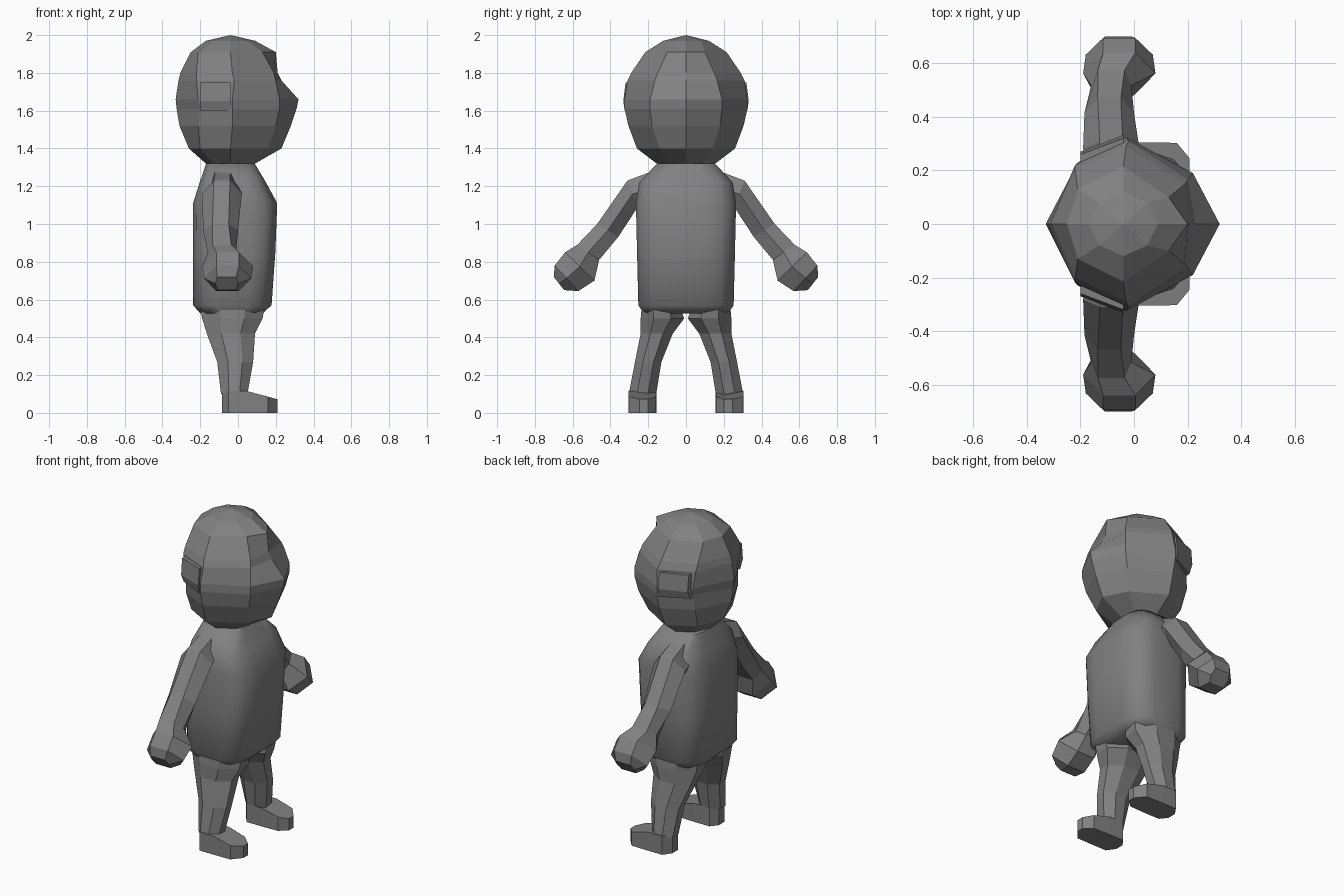
import bpy, bmesh, math

if "Cube" in bpy.data.objects:
    bpy.data.objects.remove(bpy.data.objects["Cube"])

grey = bpy.data.materials.new("plain grey")
grey.diffuse_color = (0.22, 0.22, 0.22, 1)
grey.use_nodes = True
grey.node_tree.nodes["Principled BSDF"].inputs["Base Color"].default_value = grey.diffuse_color


def loft(name, rings, tip=None, smooth=False):
    """Skin a list of equal-length rings, closing both ends."""
    bm = bmesh.new()
    rows = [[bm.verts.new(p) for p in r] for r in rings]
    n = len(rows[0])
    for a, b in zip(rows, rows[1:]):
        for i in range(n):
            j = (i + 1) % n
            bm.faces.new((a[i], a[j], b[j], b[i]))
    bm.faces.new(rows[0][::-1])
    if tip:
        t = bm.verts.new(tip)
        for i in range(n):
            bm.faces.new((rows[-1][i], rows[-1][(i + 1) % n], t))
    else:
        bm.faces.new(rows[-1])
    bmesh.ops.recalc_face_normals(bm, faces=bm.faces)
    me = bpy.data.meshes.new(name)
    bm.to_mesh(me)
    bm.free()
    me.materials.append(grey)
    ob = bpy.data.objects.new(name, me)
    bpy.context.collection.objects.link(ob)
    if smooth:
        bpy.ops.object.select_all(action='DESELECT')
        ob.select_set(True)
        bpy.context.view_layer.objects.active = ob
        bpy.ops.object.shade_smooth_by_angle(angle=math.radians(50))
    return ob


# Head: z, back x, (back corner x, y), (side x, y), (front corner x, y), front x
head_rows = [
    (1.32, -.17, (-.13, .10), (-.04, .155), (.06, .09), .09),
    (1.40, -.26, (-.20, .17), (-.04, .26), (.16, .14), .23),
    (1.52, -.31, (-.21, .21), (-.03, .305), (.20, .18), .28),
    (1.61, -.325, (-.20, .22), (-.03, .325), (.22, .19), .31),
    (1.66, -.33, (-.21, .23), (-.03, .325), (.22, .19), .32),
    (1.76, -.315, (-.22, .22), (-.02, .31), (.20, .165), .23),
    (1.80, -.305, (-.22, .20), (-.03, .29), (.19, .15), .21),
    (1.91, -.25, (-.21, .13), (-.04, .215), (.13, .10), .20),
    (1.97, -.17, (-.13, .08), (-.04, .12), (.05, .08), .09),
]
rings = []
for z, xb, bc, sd, fc, xf in head_rows:
    half = [bc, sd, fc]
    rings.append([(xb, 0, z)] + [(x, -y, z) for x, y in half]
                 + [(xf, 0, z)] + [(x, y, z) for x, y in half[::-1]])
loft("head", rings, tip=(-.04, 0, 2.0))

# Ears: small raised wedges on the sides of the head
for s, side in ((1, "left"), (-1, "right")):
    loft(side + "_ear", [
        [(x, s * y, z) for x, y, z in
         ((-.20, .20, z0), (-.20, yb, z0), (-.04, yf, z0), (-.04, .25, z0))]
        for z0, yb, yf in ((1.60, .245, .325), (1.65, .27, .332), (1.75, .26, .32))])

# Torso: z, back x, front x, half width, with a rounded box section
N = 16
rings = []
for z, xb, xf, w in ((.525, -.20, .13, .225), (.57, -.24, .18, .255),
                     (.85, -.24, .20, .262), (1.11, -.24, .21, .268),
                     (1.22, -.205, .15, .25), (1.32, -.17, .09, .155)):
    ring = []
    for i in range(N):
        a = 2 * math.pi * (i + .5) / N
        c, s = math.cos(a), math.sin(a)
        cx = math.copysign(abs(c) ** .55, c)
        sy = math.copysign(abs(s) ** .55, s)
        ring.append(((xb + xf) / 2 + (xf - xb) / 2 * cx, w * sy, z))
    rings.append(ring)
loft("torso", rings, smooth=True)

# Arms ending in mitten hands: top (y, z), bottom (y, z), x range, flat half width
arm_rows = [
    ((.15, 1.29), (.15, 1.08), -.16, .00, .04),
    ((.31, 1.23), (.255, 1.09), -.19, .02, .043),
    ((.47, 1.00), (.36, .93), -.185, .00, .043),
    ((.575, .89), (.46, .81), -.16, -.01, .05),
    ((.64, .85), (.485, .70), -.19, .08, .06),
    ((.695, .78), (.57, .645), -.18, .07, .06),
    ((.70, .72), (.645, .65), -.12, .00, .05),
]
# Legs: z, back x, front x, inner y, outer y
leg_rows = [
    (.56, -.20, .14, .03, .235), (.50, -.19, .13, .01, .24),
    (.42, -.165, .09, .07, .24), (.27, -.11, .08, .13, .27),
    (.10, -.09, .05, .158, .303),
]
for s, side in ((1, "left"), (-1, "right")):
    rings = []
    for (ty, tz), (by, bz), x0, x1, h in arm_rows:
        m = (x0 + x1) / 2
        my, mz = (ty + by) / 2, (tz + bz) / 2
        rings.append([(x, s * y, z) for x, y, z in (
            (m - h, ty, tz), (m + h, ty, tz), (x1, my, mz),
            (m + h, by, bz), (m - h, by, bz), (x0, my, mz))])
    loft(side + "_arm", rings)

    rings = []
    for z, x0, x1, y0, y1 in leg_rows:
        dx, dy = (x1 - x0) * .3, (y1 - y0) * .3
        rings.append([(x, s * y, z) for x, y in (
            (x0, y0 + dy), (x0 + dx, y0), (x1 - dx, y0), (x1, y0 + dy),
            (x1, y1 - dy), (x1 - dx, y1), (x0 + dx, y1), (x0, y1 - dy))])
    loft(side + "_leg", rings)

    # Foot: flat sole, top sloping down to the toe
    outline = ((-.085, .20), (-.05, .156), (.05, .156), (.16, .16),
               (.208, .20), (.208, .245), (.16, .303), (.05, .305),
               (-.05, .305), (-.085, .255))
    loft(side + "_foot", [
        [(x, s * y, 0) for x, y in outline],
        [(x, s * y, .115 - max(0, x - .05) * .27) for x, y in outline]])
